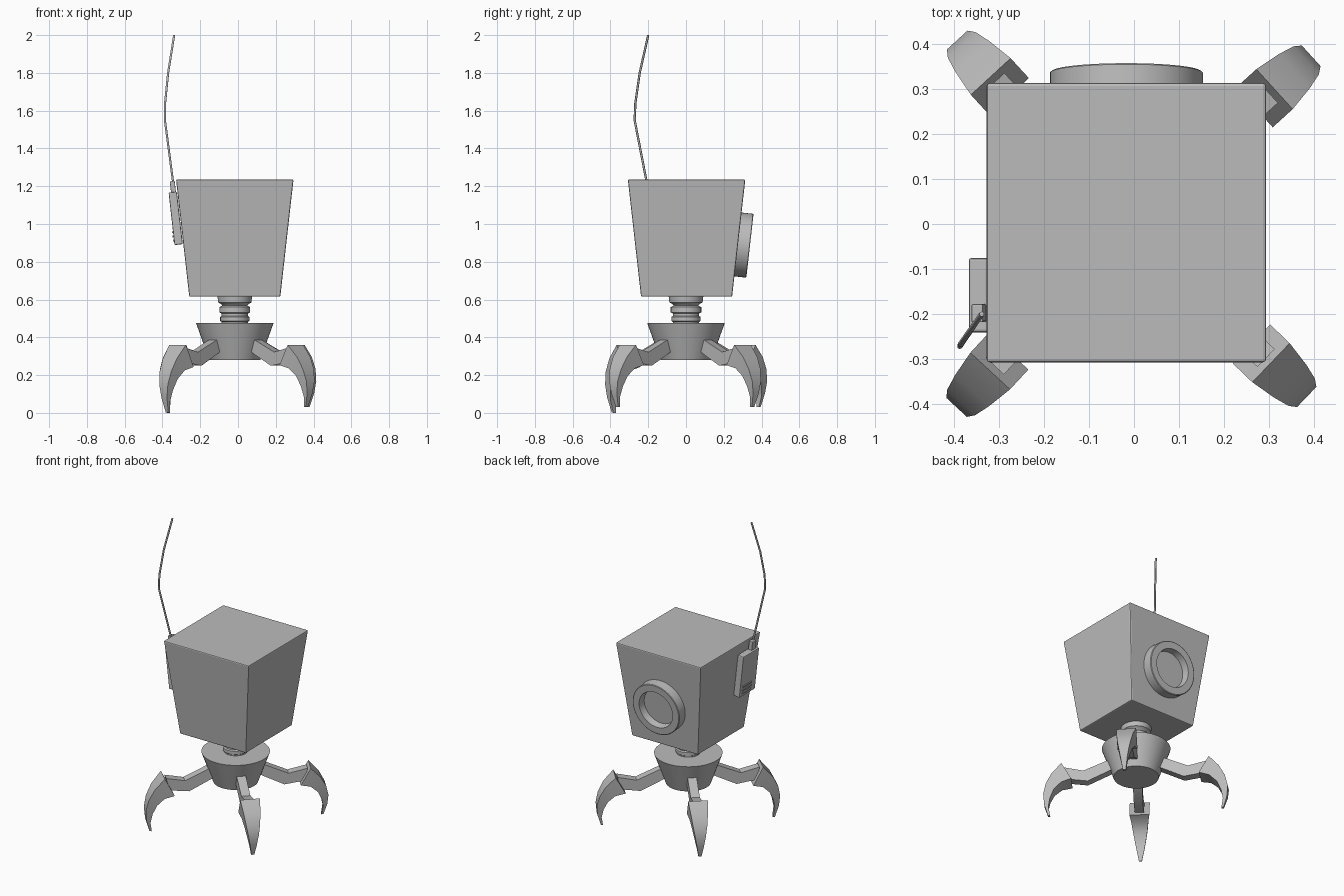
import bpy, bmesh
from math import sin, cos, pi, radians, atan2
from mathutils import Matrix, Vector

if "Cube" in bpy.data.objects:
    bpy.data.objects.remove(bpy.data.objects["Cube"])

grey = bpy.data.materials.new("plain grey")
grey.use_nodes = True
grey.diffuse_color = (0.5, 0.5, 0.5, 1)
grey.node_tree.nodes["Principled BSDF"].inputs["Base Color"].default_value = (0.5, 0.5, 0.5, 1)

CX = -0.017                      # the main axis of the robot
TILT = atan2(0.07, 0.62)         # lean of the head walls


def finish(name, bm, matrix=Matrix(), bevel=0, smooth=False):
    bmesh.ops.recalc_face_normals(bm, faces=bm.faces)
    mesh = bpy.data.meshes.new(name)
    bm.to_mesh(mesh)
    bm.free()
    mesh.materials.append(grey)
    obj = bpy.data.objects.new(name, mesh)
    obj.matrix_world = matrix
    bpy.context.collection.objects.link(obj)
    if bevel:
        mod = obj.modifiers.new("edge", "BEVEL")
        mod.width, mod.segments = bevel, 2
    if smooth:
        bpy.ops.object.select_all(action="DESELECT")
        obj.select_set(True)
        bpy.context.view_layer.objects.active = obj
        bpy.ops.object.shade_smooth_by_angle(angle=radians(35))
    return obj


def loft(name, rings, **kw):
    """Skin closed rings of points and cap both ends."""
    bm = bmesh.new()
    loops = [[bm.verts.new(p) for p in ring] for ring in rings]
    n = len(loops[0])
    for a, b in zip(loops, loops[1:]):
        for i in range(n):
            j = (i + 1) % n
            bm.faces.new((a[i], a[j], b[j], b[i]))
    bm.faces.new(loops[0])
    bm.faces.new(loops[-1])
    return finish(name, bm, **kw)


def lathe(name, profile, matrix, sides=48):
    rings = [[(r * cos(2 * pi * i / sides), r * sin(2 * pi * i / sides), z)
              for i in range(sides)] for r, z in profile]
    return loft(name, rings, matrix=matrix, smooth=True)


def box(name, size, matrix, bevel=0.0):
    bm = bmesh.new()
    bmesh.ops.create_cube(bm, size=1)
    bmesh.ops.scale(bm, vec=size, verts=bm.verts)
    return finish(name, bm, matrix, bevel)


def square(h, z):
    return [(-h, -h, z), (h, -h, z), (h, h, z), (-h, h, z)]


# Head, hips and ribbed neck
loft("head", [square(0.241, 0.615), square(0.311, 1.236)],
     matrix=Matrix.Translation((CX, 0.003, 0)), bevel=0.007)
axis = Matrix.Translation((CX, 0, 0))
lathe("hips", [(0.135, 0.28), (0.205, 0.475)], axis)
lathe("neck", [(0.07, 0.46), (0.07, 0.482), (0.077, 0.487), (0.077, 0.508), (0.07, 0.514),
               (0.07, 0.526), (0.081, 0.532), (0.081, 0.56), (0.066, 0.568),
               (0.072, 0.576), (0.088, 0.585), (0.092, 0.62)], axis)

# Round port on the back wall
port = Matrix.Translation((CX, 0.274, 0.892)) @ Matrix.Rotation(-pi / 2 - TILT, 4, "X")
lathe("back_port", [(0.17, -0.02), (0.17, 0.062), (0.166, 0.065), (0.122, 0.065),
                    (0.116, 0.02), (0.01, 0.02)], port)

# Radio on the right wall, with grille bars and antenna socket
radio = Matrix.Translation((-0.33, -0.158, 1.03)) @ Matrix.Rotation(-TILT, 4, "Y")
box("radio", (0.044, 0.165, 0.28), radio, 0.006)
for i in range(3):
    spot = Matrix.Translation((-0.023, 0.015, -0.115 + 0.022 * i))
    box("radio_grille_bar", (0.008, 0.09, 0.01), radio @ spot)
box("antenna_socket", (0.026, 0.04, 0.075), radio @ Matrix.Translation((0.004, -0.04, 0.16)), 0.003)

# Bent whip antenna
curve = bpy.data.curves.new("antenna", "CURVE")
curve.dimensions = "3D"
curve.bevel_depth, curve.bevel_resolution, curve.use_fill_caps = 0.006, 1, True
path = [(-0.337, -0.198, 1.17), (-0.387, -0.272, 1.55), (-0.386, -0.268, 1.64),
        (-0.37, -0.245, 1.8), (-0.338, -0.2, 2.0)]
spline = curve.splines.new("POLY")
spline.points.add(len(path) - 1)
for point, co in zip(spline.points, path):
    point.co = (*co, 1)
curve.materials.append(grey)
bpy.context.collection.objects.link(bpy.data.objects.new("antenna", curve))

# Legs: each section is (top radius, top z, bottom radius, bottom z, width)
ARM = [(0.13, 0.405, 0.1, 0.345, 0.055), (0.315, 0.322, 0.29, 0.25, 0.055),
       (0.43, 0.348, 0.415, 0.268, 0.055)]
CLAW = [(0.445, 0.36, 0.385, 0.243, 0.12), (0.505, 0.29, 0.445, 0.225, 0.102),
        (0.54, 0.22, 0.49, 0.18, 0.084), (0.555, 0.15, 0.515, 0.12, 0.062),
        (0.55, 0.08, 0.525, 0.062, 0.04), (0.528, 0.002, 0.515, 0.0, 0.018)]


def leg_part(name, sections, matrix):
    rings = [[(ro, -w / 2, zo), (ro, w / 2, zo), (ri, w / 2, zi), (ri, -w / 2, zi)]
             for ro, zo, ri, zi, w in sections]
    return loft(name, rings, matrix=matrix, smooth=True)


# Name, heading in degrees, height of the claw tip
for side, heading, lift in (("front_left", -43.8, 0.03), ("back_left", 42.3, 0.03),
                            ("back_right", 132.6, 0.03), ("front_right", -132.8, 0.0)):
    turn = axis @ Matrix.Rotation(radians(heading), 4, "Z")
    squash = Matrix.Translation((0, 0, lift)) @ Matrix.Scale(1 - lift / 0.36, 4, Vector((0, 0, 1)))
    leg_part(side + "_arm", ARM, turn)
    leg_part(side + "_claw", CLAW, turn @ squash)
